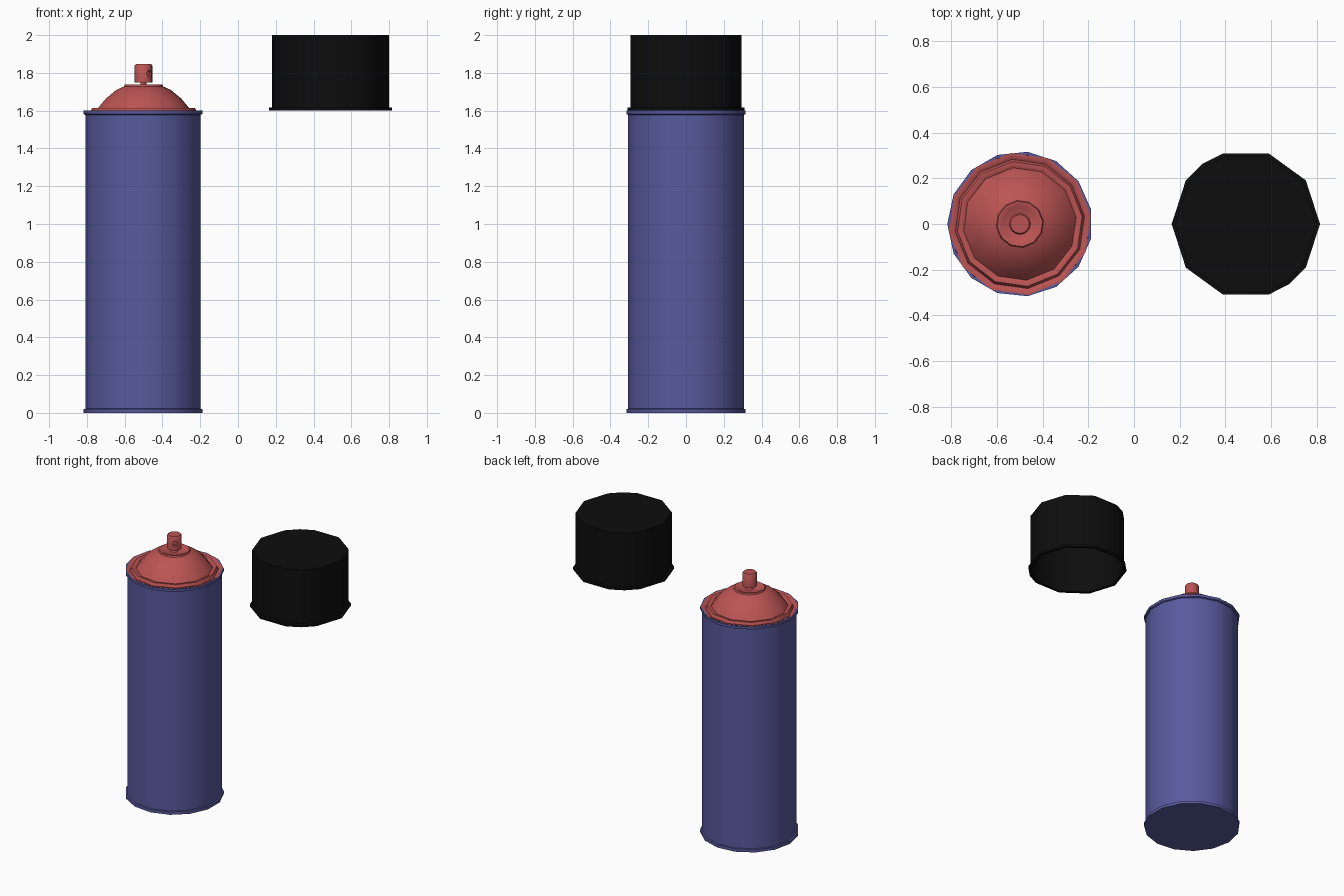
import bpy, bmesh
from math import radians, sin, cos
from mathutils import Matrix

if "Cube" in bpy.data.objects:
    bpy.data.objects.remove(bpy.data.objects["Cube"], do_unlink=True)

CAN_X, CAP_X = -0.5, 0.49


def material(name, rgb):
    mat = bpy.data.materials.new(name)
    mat.use_nodes = True
    mat.diffuse_color = (*rgb, 1)
    mat.node_tree.nodes["Principled BSDF"].inputs["Base Color"].default_value = (*rgb, 1)
    return mat


def even_angles(sides, start=0):
    return [start + 360 * i / sides for i in range(sides)]


def smooth(bm, limit=40):
    """Smooth faces, with edges sharper than the limit kept hard."""
    for f in bm.faces:
        f.smooth = True
    for e in bm.edges:
        e.smooth = len(e.link_faces) == 2 and e.calc_face_angle(0) < radians(limit)


def lathe(name, profile, angles, x, mat):
    """Turn a (radius, height) profile; a zero radius becomes a pole."""
    bm = bmesh.new()
    rings = []
    for r, z in profile:
        if r == 0:
            rings.append([bm.verts.new((0, 0, z))] * len(angles))
        else:
            rings.append([bm.verts.new((r * cos(radians(a)), r * sin(radians(a)), z))
                          for a in angles])
    for low, high in zip(rings, rings[1:]):
        for i in range(len(angles)):
            j = (i + 1) % len(angles)
            bm.faces.new(dict.fromkeys([low[i], low[j], high[j], high[i]]))
    bmesh.ops.recalc_face_normals(bm, faces=bm.faces)
    smooth(bm)
    mesh = bpy.data.meshes.new(name)
    bm.to_mesh(mesh)
    bm.free()
    mesh.materials.append(mat)
    obj = bpy.data.objects.new(name, mesh)
    obj.location.x = x
    bpy.context.collection.objects.link(obj)
    return obj


blue = material("can blue", (0.098, 0.102, 0.34))
red = material("valve red", (0.50, 0.088, 0.088))
black = material("cap black", (0.004, 0.004, 0.004))

# Can body with rolled rims at both ends
lathe("can_body", [(0, 0), (0.318, 0), (0.318, 0.02), (0.308, 0.022),
                   (0.308, 1.578), (0.318, 1.582), (0.318, 1.6),
                   (0.305, 1.6), (0.295, 1.58), (0, 1.58)],
      even_angles(15, 12), CAN_X, blue)

# Domed top with a stepped shoulder and a shallow valve cup
lathe("valve_dome", [(0, 1.585), (0.3, 1.585), (0.313, 1.602), (0.3, 1.602),
                     (0.285, 1.592), (0.275, 1.613), (0.26, 1.613),
                     (0.248, 1.606), (0.238, 1.62), (0.2, 1.665),
                     (0.145, 1.71), (0.104, 1.728), (0.1, 1.738),
                     (0.088, 1.738), (0.075, 1.728), (0, 1.728)],
      even_angles(12, 7), CAN_X, red)

# Thin valve stem under the spray button
lathe("valve_stem", [(0, 1.72), (0.03, 1.725), (0.016, 1.737), (0.016, 1.755), (0, 1.755)],
      even_angles(12), CAN_X, red)

# Spray button
button = lathe("spray_button", [(0, 1.75), (0.047, 1.75), (0.047, 1.838),
                                (0.041, 1.846), (0, 1.846)],
               even_angles(16), CAN_X, red)

# Spray hole bored into the button
bm = bmesh.new()
place = (Matrix.Translation((CAN_X, 0, 1.797)) @ Matrix.Rotation(radians(-48), 4, "Z")
         @ Matrix.Translation((0.05, 0, 0)) @ Matrix.Rotation(radians(90), 4, "Y"))
bmesh.ops.create_cone(bm, cap_ends=True, segments=10, radius1=0.016,
                      radius2=0.016, depth=0.04, matrix=place)
cutter_mesh = bpy.data.meshes.new("spray_hole_cutter")
bm.to_mesh(cutter_mesh)
bm.free()
cutter_mesh.materials.append(red)
cutter = bpy.data.objects.new("spray_hole_cutter", cutter_mesh)
cutter.hide_render = True
bpy.context.collection.objects.link(cutter)
bore = button.modifiers.new("spray hole", "BOOLEAN")
bore.operation = "DIFFERENCE"
bore.object = cutter
bpy.context.view_layer.update()
depsgraph = bpy.context.evaluated_depsgraph_get()
bored = bpy.data.meshes.new_from_object(button.evaluated_get(depsgraph))
button.modifiers.clear()
button.data = bored
bpy.data.objects.remove(cutter, do_unlink=True)
bm = bmesh.new()
bm.from_mesh(bored)
smooth(bm)
bm.to_mesh(bored)
bm.free()

# Hollow cap with a lip; two opposite sides carry an extra corner
cap_angles = sorted(even_angles(10) + [126, 306])
lathe("cap", [(0, 2), (0.31, 2), (0.31, 1.618), (0.325, 1.616), (0.325, 1.6),
              (0.304, 1.6), (0.304, 1.99), (0, 1.99)],
      cap_angles, CAP_X, black)
